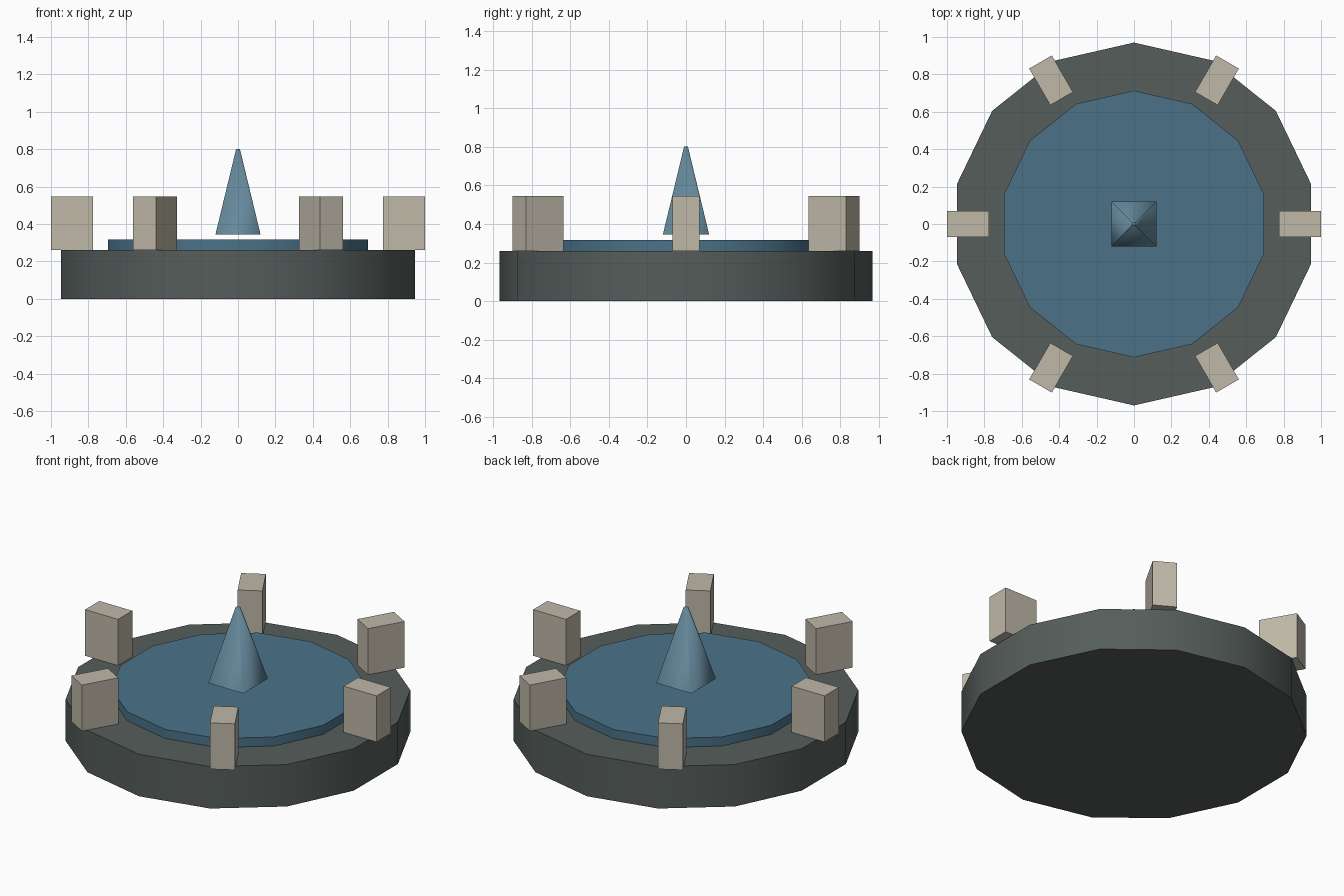
import bpy
from math import radians, cos, sin, pi

if "Cube" in bpy.data.objects:
    bpy.data.objects.remove(bpy.data.objects["Cube"])


def material(name, rgb):
    m = bpy.data.materials.new(name)
    m.diffuse_color = (*rgb, 1)
    m.use_nodes = True
    m.node_tree.nodes["Principled BSDF"].inputs["Base Color"].default_value = m.diffuse_color
    return m


STONE = material("dark_stone", (0.09, 0.11, 0.105))
BLUE = material("blue", (0.07, 0.17, 0.25))
PALE_BLUE = material("pale_blue", (0.13, 0.25, 0.33))
SAND = material("sand", (0.52, 0.48, 0.39))


def frustum(name, sides, r1, r2, z0, z1, mat, turn=0.0, angle=30):
    bpy.ops.mesh.primitive_cone_add(vertices=sides, radius1=r1, radius2=r2, depth=z1 - z0,
                                    location=(0, 0, (z0 + z1) / 2), rotation=(0, 0, turn))
    ob = bpy.context.object
    ob.name = name
    ob.data.materials.append(mat)
    bpy.ops.object.shade_smooth_by_angle(angle=radians(angle))
    return ob


# Round base and the raised disc on it
frustum("base", 14, 0.97, 0.97, 0.0, 0.26, STONE)
frustum("disc", 14, 0.713, 0.713, 0.26, 0.316, BLUE)

# Four-sided spike hovering over the disc
frustum("spike", 4, 0.17, 0.014, 0.345, 0.802, PALE_BLUE, turn=pi / 4, angle=95)

# Ring of six upright blocks overhanging the rim
for i in range(6):
    a = i * pi / 3
    bpy.ops.mesh.primitive_cube_add(size=1, location=(0.887 * cos(a), 0.887 * sin(a), 0.403),
                                    rotation=(0, 0, a))
    block = bpy.context.object
    block.name = f"rim_block_{i + 1}"
    block.scale = (0.226, 0.14, 0.286)
    block.data.materials.append(SAND)
